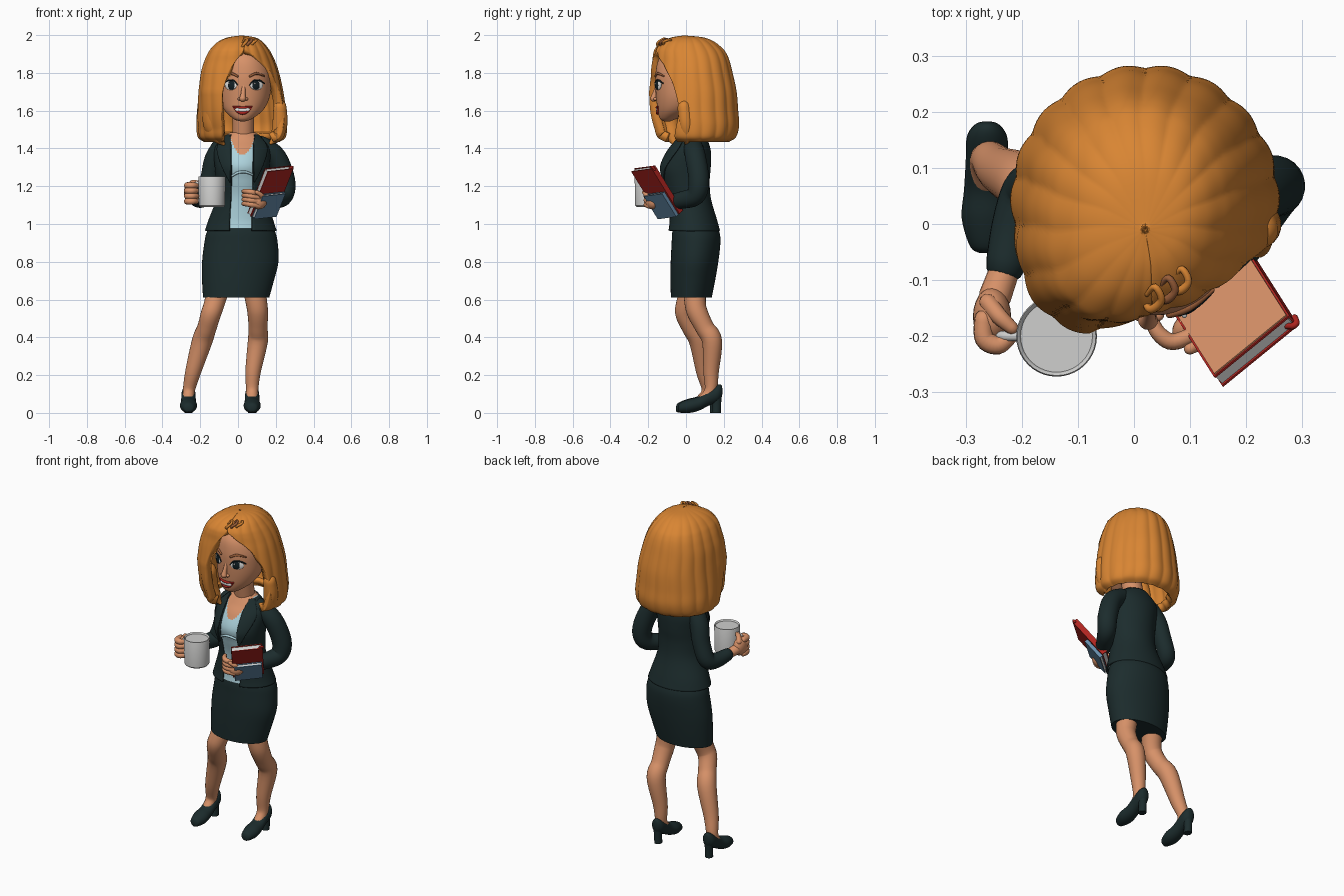
import bpy, bmesh, math
from mathutils import Vector, Matrix

if "Cube" in bpy.data.objects:
    bpy.data.objects.remove(bpy.data.objects["Cube"])

def material(name, r, g, b):
    m = bpy.data.materials.new(name)
    m.diffuse_color = (r, g, b, 1)
    m.use_nodes = True
    m.node_tree.nodes["Principled BSDF"].inputs["Base Color"].default_value = m.diffuse_color
    return m

HAIR = material("orange hair", .69, .235, .033)
SKIN = material("skin", .68, .285, .14)
SUIT = material("dark suit", .0115, .025, .026)
SHIRT = material("pale blue shirt", .42, .65, .72)
GREY = material("mug grey", .62, .62, .61)
RED = material("red", .42, .018, .014)
BLUE = material("book blue", .13, .26, .40)
BROWN = material("brown", .32, .11, .04)
BLACK = material("eye black", .006, .014, .018)
WHITE = material("white", .85, .85, .83)

def finish(name, bm, mats, rule=None, thick=0, angle=40):
    me = bpy.data.meshes.new(name)
    if rule:
        for f in bm.faces:
            f.material_index = rule(f.calc_center_median())
    bm.to_mesh(me)
    bm.free()
    for m in mats:
        me.materials.append(m)
    ob = bpy.data.objects.new(name, me)
    bpy.context.collection.objects.link(ob)
    if thick:
        s = ob.modifiers.new("thickness", 'SOLIDIFY')
        s.thickness, s.offset = thick, -1
    bpy.ops.object.select_all(action='DESELECT')
    bpy.context.view_layer.objects.active = ob
    ob.select_set(True)
    bpy.ops.object.shade_smooth_by_angle(angle=math.radians(angle))
    return ob

def smooth(rows, k):
    """Catmull-Rom interpolation of equal-length tuples."""
    out = []
    for i in range(len(rows) - 1):
        a, b, c, d = rows[max(i - 1, 0)], rows[i], rows[i + 1], rows[min(i + 2, len(rows) - 1)]
        for s in range(k):
            t = s / k
            out.append(tuple(.5 * (2 * q + (r - p) * t + (2 * p - 5 * q + 4 * r - w) * t * t
                             + (3 * q - p - 3 * r + w) * t ** 3) for p, q, r, w in zip(a, b, c, d)))
    return out + [tuple(rows[-1])]

def shell(name, rows, mats, n=48, k=5, rule=None, thick=0, mod=None, swap=False, angle=40):
    """Loft of ellipses (t, cx, cy, rx, ry), open if start and end angles follow."""
    if k > 1:
        rows = smooth(rows, k)
    bm, rings, is_open = bmesh.new(), [], len(rows[0]) > 5
    for r in rows:
        t, cx, cy, rx, ry = r[:5]
        lo, hi = [math.radians(v) for v in (r[5:7] if is_open else (0, 360))]
        ring = []
        for j in range(n + 1 if is_open else n):
            p = lo + (hi - lo) * j / n
            s = mod(p, t) if mod else 1
            x, y = cx + rx * s * math.sin(p), cy - ry * s * math.cos(p)
            ring.append(bm.verts.new((x, t, y) if swap else (x, y, t)))
        rings.append(ring)
    for a, b in zip(rings, rings[1:]):
        for j in range(n):
            m = (j + 1) % len(a)
            bm.faces.new((a[j], a[m], b[m], b[j]))
    if not is_open:
        bm.faces.new(rings[0][::-1])
        bm.faces.new(rings[-1])
        bmesh.ops.recalc_face_normals(bm, faces=bm.faces)
    return finish(name, bm, mats, rule, thick, angle)

def tube(name, pts, mat, n=16, k=5):
    """Round-ended tube through (x, y, z, radius) points."""
    pts = smooth(pts, k)
    def cap(end, prev):
        d = (Vector(end[:3]) - Vector(prev[:3])).normalized()
        return [tuple(Vector(end[:3]) + d * end[3] * o) + (end[3] * s,)
                for o, s in ((.5, .87), (.85, .53), (.99, .1))]
    pts = cap(pts[0], pts[1])[::-1] + pts + cap(pts[-1], pts[-2])
    bm, rings, side = bmesh.new(), [], None
    for i, p in enumerate(pts):
        d = (Vector(pts[min(i + 1, len(pts) - 1)][:3]) - Vector(pts[max(i - 1, 0)][:3])).normalized()
        side = (d.orthogonal() if side is None else side - d * side.dot(d)).normalized()
        up = d.cross(side)
        rings.append([bm.verts.new(Vector(p[:3]) + p[3] * (side * math.cos(a) + up * math.sin(a)))
                      for a in (2 * math.pi * j / n for j in range(n))])
    for a, b in zip(rings, rings[1:]):
        for j in range(n):
            bm.faces.new((a[j], a[(j + 1) % n], b[(j + 1) % n], b[j]))
    bm.faces.new(rings[0][::-1])
    bm.faces.new(rings[-1])
    bmesh.ops.recalc_face_normals(bm, faces=bm.faces)
    return finish(name, bm, [mat], angle=60)

def ball(name, loc, size, mat, turn=0):
    bm = bmesh.new()
    bmesh.ops.create_uvsphere(bm, u_segments=24, v_segments=14, radius=1, matrix=Matrix.Translation(loc)
                              @ Matrix.Rotation(turn, 4, 'Z') @ Matrix.Diagonal((*size, 1)))
    return finish(name, bm, [mat], angle=60)

# Skirt
shell("skirt", [(.61, -.01, .028, .175, .108), (.7, 0, .036, .19, .118), (.8, .012, .045, .202, .126),
                (.9, .016, .053, .194, .129), (.96, .016, .052, .18, .124), (1.03, .018, .045, .14, .1)], [SUIT])

# Torso with shirt and bare neckline, then the open jacket over it
torso = [(.965, .015, .04, .19, .14), (1.02, .015, .035, .172, .13), (1.13, .02, .015, .137, .118),
         (1.22, .022, 0, .138, .125), (1.3, .022, -.006, .145, .137), (1.38, .022, .012, .15, .12),
         (1.43, .022, .025, .135, .095), (1.475, .025, .03, .08, .07)]
shell("shirt_and_neckline", [(z + .01, x, y, a - .014, b - .014) for z, x, y, a, b in torso], [SHIRT, SKIN],
      n=96, k=10, rule=lambda c: int(c.z > 1.365 + 22 * (c.x - .025) ** 2))
gap = lambda a: math.degrees(math.asin(.06 / a))
shell("jacket", [(*r, gap(r[3]), 360 - gap(r[3])) for r in torso], [SUIT], n=64, thick=.012)
for side, label in ((1, "left"), (-1, "right")):
    rows = []
    for r, w in zip(smooth(torso[3:], 2), (1, 10, 20, 28, 34, 36, 34, 30, 26)):
        e = [side * gap(r[3]), side * (gap(r[3]) + w)]
        rows.append((*r[:3], r[3] + .008, r[4] + .008, *sorted(e)))
    shell(label + "_lapel", rows, [SUIT], n=10, k=3, thick=.007)
tube("shirt_fold", [(-.03, -.118, 1.255, .006), (.0, -.128, 1.272, .007), (.04, -.13, 1.275, .007),
                    (.075, -.118, 1.262, .006)], SHIRT, 8)
tube("neck", [(.025, .04, 1.4, .058), (.027, .025, 1.48, .057), (.03, 0, 1.62, .057)], SKIN, 24)

# Head
head = [(1.543, .025, -.1, .012, .014), (1.556, .025, -.095, .048, .042), (1.6, .03, -.055, .1, .095),
        (1.66, .036, -.03, .128, .127), (1.73, .038, -.02, .138, .142), (1.8, .038, -.015, .138, .146),
        (1.87, .034, -.01, .122, .135), (1.92, .03, 0, .085, .1), (1.94, .03, 0, .03, .04)]
shell("head", head, [SKIN], angle=70)
fine = smooth(head, 12)

def face_y(x, z):
    _, cx, cy, rx, ry = min(fine, key=lambda r: abs(r[0] - z))
    return cy - ry * math.sqrt(max(0, 1 - ((x - cx) / rx) ** 2))

def plate(name, x, z, sx, sz, mat, off=0):
    turn = math.atan((face_y(x + .01, z) - face_y(x - .01, z)) / .02)
    ball(name, (x, face_y(x, z) - off, z), (sx, .007, sz), mat, turn)

def stroke(name, pts, mat, off=.002):
    tube(name, [(x, face_y(x, z) - off, z, r) for x, z, r in pts], mat, 8, 4)

# Eyes, lashes and brows, mirrored about the face centre
for s, label in ((1, "left"), (-1, "right")):
    cx = .03 + s * .068
    plate(label + "_eye_white", cx, 1.735, .038, .026, WHITE)
    plate(label + "_iris", cx - s * .003, 1.735, .022, .024, BLACK, .004)
    plate(label + "_glint", cx - .009, 1.743, .005, .005, WHITE, .0085)
    stroke(label + "_lash", [(cx - s * .036, 1.735, .003), (cx - s * .015, 1.759, .004),
                             (cx + s * .015, 1.76, .005), (cx + s * .042, 1.744, .003)], BLACK, .004)
    stroke(label + "_brow", [(cx - s * .035, 1.782, .006), (cx, 1.797, .007), (cx + s * .042, 1.783, .004)], BROWN)
# Nose and smiling mouth
tube("nose", [(.03, -.152, 1.73, .01), (.027, -.166, 1.69, .012), (.025, -.171, 1.665, .018)], SKIN)
for s in (-1, 1):
    ball("nostril", (.026 + s * .017, -.161, 1.662), (.011, .012, .009), SKIN)
plate("teeth", .024, 1.606, .04, .013, WHITE, .001)
stroke("upper_lip", [(-.026, 1.622, .003), (0, 1.618, .006), (.024, 1.616, .007), (.048, 1.618, .006),
                     (.074, 1.622, .003)], RED)
stroke("lower_lip", [(-.024, 1.619, .003), (-.002, 1.597, .008), (.024, 1.588, .01), (.05, 1.597, .008),
                     (.072, 1.619, .003)], RED)

# Hair: ridged bob with an off-centre opening and a forward sweep on one side
def locks(p, z):
    w = min(1, max(0, (z - 1.5) / .2))
    sweep = .2 * w * max(0, math.cos(p + math.radians(45))) ** 6
    return 1 + sweep + .03 * abs(math.sin(9 * p))

shell("hair", [(1.435, .02, .05, .195, .175, 58, 332), (1.46, .02, .045, .226, .215, 61, 333),
               (1.52, .02, .045, .233, .232, 66, 334), (1.6, .02, .04, .227, .232, 71, 335),
               (1.7, .02, .04, .214, .224, 65, 336), (1.8, .015, .035, .197, .208, 52, 343),
               (1.86, .013, .032, .179, .196, 36, 352), (1.9, .012, .026, .162, .186, 20, 362),
               (1.93, .012, .02, .144, .17, 9, 368), (1.965, .015, .015, .112, .132, 8, 368),
               (1.988, .02, .01, .068, .08, 8, 368), (1.998, .02, -.01, .004, .004, 8, 368)],
      [HAIR], n=180, k=6, thick=.05, mod=locks, angle=60)
# Tapered front locks
tube("right_front_lock", [(-.135, -.1, 1.62, .05), (-.135, -.085, 1.53, .05), (-.105, -.07, 1.46, .035),
                          (-.078, -.062, 1.425, .01)], HAIR, 20)
tube("left_front_lock", [(.222, -.01, 1.62, .035), (.222, 0, 1.53, .04), (.205, .005, 1.465, .032),
                         (.175, .0, 1.43, .01)], HAIR, 20)
# Small curled strands at the parting
for i in range(3):
    x, y = .035 + .024 * i, -.14 + .016 * i
    tube("parting_curl", [(x - .02, y + .01, 1.925, .005), (x - .005, y - .012, 1.95 + .004 * i, .008),
                          (x + .014, y + .005, 1.972, .007), (x + .002, y + .028, 1.982 - .004 * i, .006),
                          (x - .012, y + .014, 1.962, .004)], BROWN if i % 2 else HAIR, 8)

# Legs and shoes
legs = {"right": [(-.105, .03, .66, .06), (-.128, .0, .57, .054), (-.145, -.002, .52, .053),
                  (-.165, .03, .45, .051), (-.19, .07, .38, .054),
                  (-.237, .095, .22, .042), (-.26, .115, .12, .032), (-.262, .08, .065, .03)],
        "left": [(.085, .045, .66, .06), (.1, .05, .57, .056), (.105, .065, .52, .054), (.106, .1, .45, .05),
                 (.105, .138, .38, .053), (.08, .133, .22, .041), (.075, .13, .12, .032), (.075, .09, .065, .03)]}
for label, path in legs.items():
    tube(label + "_leg", path, SKIN, 24)
    x, dy = path[-1][0], path[-1][1] - .09
    shell(label + "_shoe", [(-.042 + dy, x, .022, .012, .014), (-.03 + dy, x, .028, .03, .026),
                            (.02 + dy, x, .037, .045, .037), (.07 + dy, x, .05, .041, .037),
                            (.12 + dy, x, .08, .038, .042), (.165 + dy, x, .102, .036, .046),
                            (.187 + dy, x, .113, .022, .035), (.193 + dy, x, .114, .006, .01)],
          [SUIT], n=24, swap=True)
    shell(label + "_heel", [(0, x, .16 + dy, .022, .024), (.05, x, .162 + dy, .022, .024),
                            (.1, x, .16 + dy, .03, .03)], [SUIT], n=16, k=3)

# Sleeves
tube("right_sleeve", [(-.085, .035, 1.415, .05), (-.125, .05, 1.34, .053), (-.15, .065, 1.24, .05),
                      (-.185, .06, 1.145, .048), (-.21, 0, 1.13, .043), (-.228, -.07, 1.14, .036)], SUIT, 24)
tube("left_sleeve", [(.12, .035, 1.415, .052), (.2, .05, 1.355, .055), (.248, .068, 1.23, .055),
                     (.24, .05, 1.15, .051), (.19, -.03, 1.125, .045), (.155, -.09, 1.115, .038)], SUIT, 24)

# Mug with a rim and handle
mx, my = -.138, -.2
shell("mug", [(z, mx, my, r, r) for z, r in ((1.09, .062), (1.097, .069), (1.247, .072), (1.252, .07),
                                             (1.249, .066), (1.243, .064))], [GREY], n=40, k=1)
tube("mug_handle", [(-.2, my, 1.22, .009), (-.235, my, 1.208, .009), (-.245, my, 1.17, .009),
                    (-.235, my, 1.132, .009), (-.2, my, 1.12, .009)], GREY, 10)

# Right hand gripping the handle
tube("right_wrist", [(-.23, -.08, 1.14, .027), (-.248, -.13, 1.155, .029)], SKIN)
ball("right_palm", (-.253, -.165, 1.165), (.034, .052, .055), SKIN)
for i in range(4):
    z = 1.12 + .028 * i
    tube("right_finger", [(-.268, -.17, z, .017), (-.266, -.205, z, .018), (-.242, -.216, z, .017),
                          (-.22, -.2, z, .014)], SKIN, 10)
tube("right_thumb", [(-.26, -.14, 1.2, .016), (-.24, -.165, 1.218, .015), (-.218, -.185, 1.22, .012)], SKIN, 10)

# Tilted stack of books: u is across, v runs down the cover, n faces outwards
u = Vector((.135, .11, .015)).normalized()
v = Vector((-.13, .11, -.235))
v = (v - u * v.dot(u)).normalized()
nrm = v.cross(u)
basis = Matrix((u, v, nrm)).transposed().to_4x4()
middle = Vector((.185, -.168, 1.16))

def slab(name, off, size, mat):
    bm = bmesh.new()
    bmesh.ops.create_cube(bm, size=1, matrix=Matrix.Translation(middle) @ basis
                          @ Matrix.Translation(off) @ Matrix.Diagonal((*size, 1)))
    return finish(name, bm, [mat])

def book(label, dv, dn, w, l, t, mat):
    for s in (-1, 1):
        slab(label + "_cover", (0, dv, dn + s * (t / 2 - .002)), (w, l, .004), mat)
    slab(label + "_spine", (w / 2 - .002, dv, dn), (.004, l, t), mat)
    slab(label + "_pages", (-.002, dv, dn), (w - .008, l - .01, t - .006), GREY)

book("red_book", 0, -.025, .174, .295, .03, RED)
slab("red_book_inner_face", (0, 0, -.041), (.166, .288, .004), SKIN)
book("blue_book", .075, .002, .155, .15, .02, BLUE)
tube("bookmark", [tuple(middle + u * a - v * b - nrm * .02) + (.006,) for a, b in
                  ((.07, .14), (.08, .152), (.088, .15), (.09, .135))], RED, 8)

# Left hand holding the books from the front
tube("left_wrist", [(.155, -.095, 1.115, .027), (.125, -.15, 1.11, .028)], SKIN)
ball("left_palm", (.11, -.18, 1.115), (.045, .03, .037), SKIN, .5)
for i in range(4):
    z = 1.095 + .022 * i
    tube("left_finger", [(.11, -.195, z, .014), (.07, -.21, z + .008, .015), (.044, -.195, z + .012, .014),
                         (.03, -.168, z + .012, .012)], SKIN, 10)
tube("left_thumb", [(.13, -.175, 1.125, .015), (.125, -.205, 1.15, .014), (.1, -.222, 1.168, .011)], SKIN, 10)
